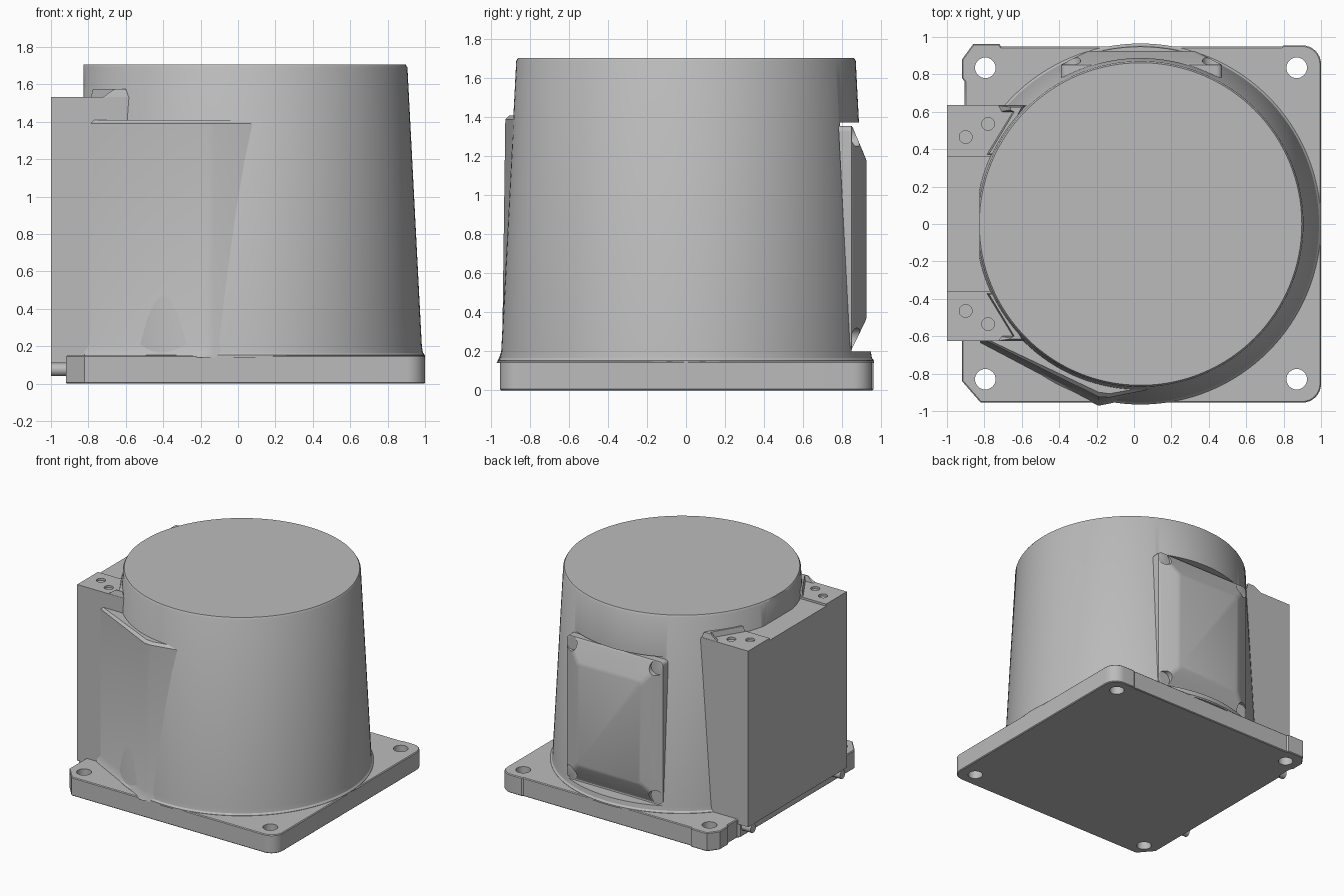
import bpy, bmesh, math

cube = bpy.data.objects.get("Cube")
if cube:
    bpy.data.objects.remove(cube, do_unlink=True)

metal = bpy.data.materials.new("cast_grey")
metal.use_nodes = True
GREY = (0.5, 0.5, 0.5, 1)
metal.diffuse_color = GREY
metal.node_tree.nodes["Principled BSDF"].inputs["Base Color"].default_value = GREY


def loft(name, rings):
    """Closed solid skinned through rings of 3D points."""
    bm = bmesh.new()
    loops = [[bm.verts.new(p) for p in ring] for ring in rings]
    n = len(loops[0])
    for a, b in zip(loops, loops[1:]):
        for i in range(n):
            j = (i + 1) % n
            bm.faces.new((a[i], a[j], b[j], b[i]))
    bm.faces.new(loops[0][::-1])
    bm.faces.new(loops[-1])
    bmesh.ops.recalc_face_normals(bm, faces=bm.faces)
    mesh = bpy.data.meshes.new(name)
    bm.to_mesh(mesh)
    bm.free()
    mesh.materials.append(metal)
    obj = bpy.data.objects.new(name, mesh)
    bpy.context.collection.objects.link(obj)
    return obj


def at_z(points, z):
    return [(x, y, z) for x, y in points]


def prism(name, points, z0, z1):
    return loft(name, [at_z(points, z0), at_z(points, z1)])


def box(name, x0, x1, y0, y1, z0, z1):
    return prism(name, [(x0, y0), (x1, y0), (x1, y1), (x0, y1)], z0, z1)


def circle(cx, cy, r, n):
    return [(cx + r * math.cos(math.tau * i / n), cy + r * math.sin(math.tau * i / n)) for i in range(n)]


def arc(cx, cy, r, start, steps=8):
    """Quarter turn counter-clockwise from a start angle in degrees."""
    angles = [math.radians(start + 90 * i / steps) for i in range(steps + 1)]
    return [(cx + r * math.cos(a), cy + r * math.sin(a)) for a in angles]


def rounded(x0, x1, y0, y1, r):
    return (arc(x1 - r, y1 - r, r, 0) + arc(x0 + r, y1 - r, r, 90)
            + arc(x0 + r, y0 + r, r, 180) + arc(x1 - r, y0 + r, r, 270))


def make_active(obj):
    bpy.ops.object.select_all(action="DESELECT")
    obj.select_set(True)
    bpy.context.view_layer.objects.active = obj


def cut(obj, cutters):
    for cutter in cutters:
        cutter.hide_render = True
        mod = obj.modifiers.new("cut", "BOOLEAN")
        mod.operation = "DIFFERENCE"
        mod.solver = "EXACT"
        mod.object = cutter
        make_active(obj)
        bpy.ops.object.modifier_apply(modifier=mod.name)
        bpy.data.objects.remove(cutter, do_unlink=True)


# Mounting plate: rounded on the left side, chamfered on the right, four holes
outline = ([(-0.82, -0.955)] + arc(0.9, -0.855, 0.1, 270) + arc(0.9, 0.855, 0.1, 0)
           + [(0.8, 0.955), (0.79, 0.948), (-0.71, 0.948), (-0.72, 0.962), (-0.86, 0.962),
              (-0.92, 0.88), (-0.92, 0.78), (-0.905, 0.76), (-0.905, 0.64),
              (-0.92, 0.62), (-0.92, -0.84)])
plate = prism("mounting_plate", outline, 0, 0.15)
bevel = plate.modifiers.new("edge", "BEVEL")
bevel.width = 0.006
bevel.limit_method = "ANGLE"
bevel.angle_limit = math.radians(60)
make_active(plate)
bpy.ops.object.modifier_apply(modifier=bevel.name)
cut(plate, [prism("hole", circle(x, y, 0.055, 32), -0.1, 0.3)
            for x in (-0.795, 0.87) for y in (-0.83, 0.835)])

# Tapered drum with a flared foot and a softened top rim
CX = 0.035
drum_profile = [(0.965, 0.14), (0.965, 0.152), (0.954, 0.165), (0.948, 0.2), (0.871, 1.69), (0.862, 1.705)]
drum = loft("drum", [at_z(circle(CX, 0, r, 128), z) for r, z in drum_profile])
pocket_side = [(0.85, 0.2), (1.2, 0.2), (1.2, 1.375), (0.79, 1.375)]
pocket = loft("pocket", [[(x, y, z) for y, z in pocket_side] for x in (-0.6, 0.7)])
cut(drum, [pocket, box("side_flat", -1.2, -0.825, -0.5, 0.5, 1.45, 1.9)])

# Terminal housing on the right side
housing = box("terminal_housing", -1, -0.3, -0.625, 0.635, 0.11, 1.515)

# Oblique front wall that blends the housing into the drum
def wall(tip, foot):
    return [(-0.82, -0.61 - foot), (-0.19, tip + 0.003 - foot), (-0.13, tip - foot / 2),
            (0.13, tip + 0.052), (0.13, -0.5), (-0.82, -0.5)]

front_wall = loft("front_wall", [at_z(wall(-0.945, 0.03), 0.14), at_z(wall(-0.945, 0.02), 0.16),
                                 at_z(wall(-0.943, 0), 0.21), at_z(wall(-0.927, 0), 1.39),
                                 at_z(wall(-0.912, -0.01), 1.41)])

# Screw pads, raised shoulders and locating pins at both ends of the housing
for side, label in ((1, "rear"), (-1, "front")):
    edge = 0.635 if side > 0 else 0.625
    pad = prism(label + "_screw_pad",
                [(-1, side * 0.36), (-0.75, side * 0.36), (-0.58, side * edge), (-1, side * edge)],
                1.5, 1.532)
    cut(pad, [prism("dimple", circle(x, side * y, 0.034, 24), 1.512, 1.6)
              for x, y in ((-0.9, 0.465), (-0.78, 0.535))])
    low = [(-0.79, 0.37), (-0.73, 0.37), (-0.58, edge), (-0.74, edge), (-0.72, 0.6), (-0.65, 0.6)]
    high = [(-0.775, 0.375), (-0.73, 0.375), (-0.6, edge - 0.01), (-0.66, edge - 0.01), (-0.66, 0.61), (-0.64, 0.6)]
    loft(label + "_shoulder", [[(x, side * y, 1.52) for x, y in low],
                               [(x, side * y, 1.575) for x, y in high]])
    pin = circle(side * 0.57, 0.075, 0.035, 24)
    loft(label + "_pin", [[(x, y, z) for y, z in pin] for x in (-1, -0.85)])

# Rear access cover: wedge-shaped flange with a raised panel and corner notches
def upright(points, y):
    return [(x, y, z) for x, z in points]

flange = rounded(-0.39, 0.47, 0.21, 1.357, 0.03)
back = [(x, 0.842 - 0.06 * (z - 0.21) / 1.147, z) for x, z in flange]
cover = loft("rear_cover", [back, upright(flange, 0.85),
                            upright(rounded(-0.38, 0.46, 0.225, 1.345, 0.03), 0.857),
                            upright(rounded(-0.26, 0.34, 0.35, 1.2, 0.03), 0.918),
                            upright(rounded(-0.24, 0.32, 0.37, 1.18, 0.03), 0.925)])
notches = []
for x in (-0.34, 0.42):
    for z in (0.265, 1.305):
        ring = circle(x, z, 0.055, 24)
        notches.append(loft("notch", [upright(ring, 0.852), upright(ring, 1.1)]))
cut(cover, notches)

# Smooth shading with sharp corners kept
for obj in list(bpy.context.scene.objects):
    if obj.type == "MESH":
        make_active(obj)
        bpy.ops.object.shade_smooth_by_angle(angle=math.radians(30))
